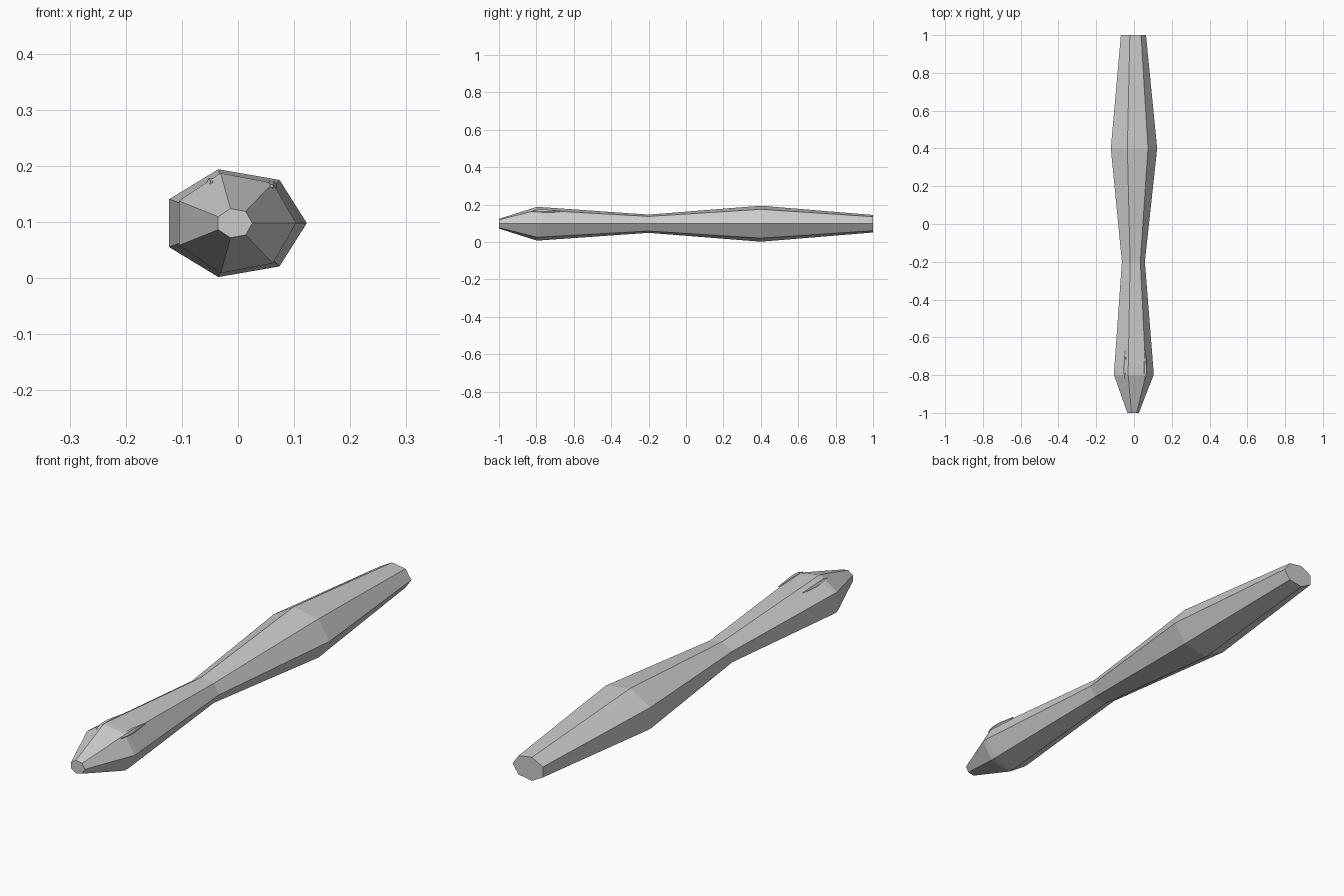
import bpy, bmesh
from math import cos, sin, tau

if "Cube" in bpy.data.objects:
    bpy.data.objects.remove(bpy.data.objects["Cube"])

CX, CZ = -0.0064, 0.098


def loft(name, rings, sides, cx, cz):
    """Skin elliptical rings (y, x radius, z radius) along y and cap both ends."""
    bm = bmesh.new()
    loops = []
    for y, rx, rz in rings:
        loops.append([bm.verts.new((cx + rx * cos(tau * k / sides), y,
                                    cz + rz * sin(tau * k / sides)))
                      for k in range(sides)])
    for a, b in zip(loops, loops[1:]):
        for k in range(sides):
            j = (k + 1) % sides
            bm.faces.new((a[k], a[j], b[j], b[k]))
    bm.faces.new(loops[0])
    bm.faces.new(loops[-1])
    bmesh.ops.recalc_face_normals(bm, faces=bm.faces)
    mesh = bpy.data.meshes.new(name)
    bm.to_mesh(mesh)
    bm.free()
    obj = bpy.data.objects.new(name, mesh)
    bpy.context.collection.objects.link(obj)
    return obj


# Seven-sided body, tapered front tip to blunt rear
loft("body", [(-1.0, 0.032, 0.0267), (-0.80, 0.110, 0.0915), (-0.78, 0.110, 0.0915),
              (-0.20, 0.064, 0.050), (0.40, 0.129, 0.0985), (1.0, 0.070, 0.048)],
     7, CX, CZ)

# Slim ridges barely breaking the surface behind the tip
for side, x, z in (("left", -0.047, 0.169), ("right", 0.060, 0.164)):
    loft(side + "_ridge", [(-0.82, 0.003, 0.003), (-0.79, 0.010, 0.011),
                           (-0.75, 0.010, 0.011), (-0.67, 0.002, 0.002)], 6, x, z)
